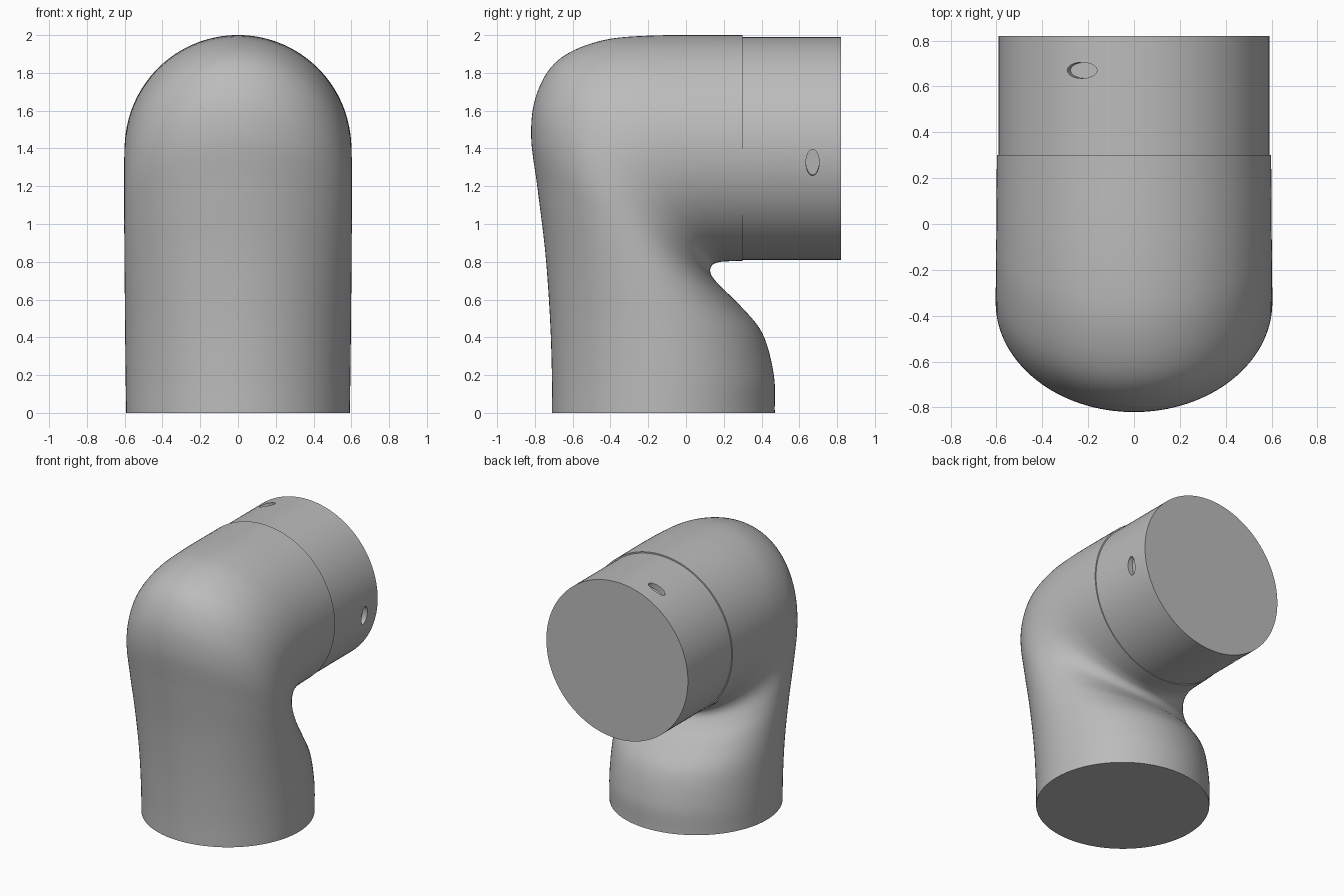
import bpy, bmesh, math
from mathutils import Vector, Matrix

cube = bpy.data.objects.get("Cube")
if cube:
    bpy.data.objects.remove(cube, do_unlink=True)

GREY = (0.5, 0.5, 0.5, 1.0)
mat = bpy.data.materials.new("plain grey")
mat.use_nodes = True
mat.diffuse_color = GREY
mat.node_tree.nodes["Principled BSDF"].inputs["Base Color"].default_value = GREY

SIDES, STEPS = 128, 8


def finish(name, bm, smooth=True):
    bmesh.ops.recalc_face_normals(bm, faces=bm.faces)
    mesh = bpy.data.meshes.new(name)
    bm.to_mesh(mesh)
    bm.free()
    mesh.materials.append(mat)
    obj = bpy.data.objects.new(name, mesh)
    bpy.context.collection.objects.link(obj)
    if smooth:
        bpy.ops.object.select_all(action='DESELECT')
        obj.select_set(True)
        bpy.context.view_layer.objects.active = obj
        bpy.ops.object.shade_smooth_by_angle(angle=math.radians(35))
    return obj


def spline(points):
    """Smooth curve through the points, evenly stepped between them."""
    pts = [Vector(p) for p in points]
    pts = [2 * pts[0] - pts[1]] + pts + [2 * pts[-1] - pts[-2]]
    out = []
    for a, b, c, d in zip(pts, pts[1:], pts[2:], pts[3:]):
        for i in range(STEPS):
            t = i / STEPS
            out.append(0.5 * (2 * b + (c - a) * t + (2 * a - 5 * b + 4 * c - d) * t ** 2
                              + (3 * b - a - 3 * c + d) * t ** 3))
    return out + [pts[-2]]


# Elbow: elliptical sections lofted between an outer and an inner side curve (y, z)
outer = spline([(-.71, 0), (-.71, .2), (-.72, .5), (-.745, .85), (-.785, 1.18), (-.82, 1.47),
                (-.79, 1.69), (-.68, 1.865), (-.47, 1.965), (-.2, 1.997), (.3, 2)])
inner = spline([(.47, 0), (.465, .2), (.405, .42), (.285, .57), (.187, .665), (.14, .72),
                (.128, .755), (.14, .783), (.17, .797), (.21, .802), (.3, .805)])
bm = bmesh.new()
rings = []
for i, (o, n) in enumerate(zip(outer, inner)):
    t = i / (len(outer) - 1)
    mid, half = (o + n) / 2, (o - n) / 2
    width = 0.592 + 0.006 * t + 0.008 * math.sin(math.pi * t)
    ring = []
    for k in range(SIDES):
        a = math.tau * k / SIDES
        p = mid + half * math.cos(a)
        ring.append(bm.verts.new((width * math.sin(a), p.x, p.y)))
    rings.append(ring)
for r, s in zip(rings, rings[1:]):
    for k in range(SIDES):
        j = (k + 1) % SIDES
        bm.faces.new((r[k], r[j], s[j], s[k]))
bm.faces.new(rings[0])
bm.faces.new(rings[-1])
finish("elbow_body", bm)

# Straight connecting sleeve at the back
AXIS_Z, RADIUS, HOLE_Y = 1.4, 0.59, 0.67
bm = bmesh.new()
bmesh.ops.create_cone(bm, cap_ends=True, segments=SIDES, radius1=RADIUS, radius2=RADIUS, depth=0.54,
                      matrix=Matrix.Translation((0, 0.55, AXIS_Z)) @ Matrix.Rotation(math.pi / 2, 4, 'X'))
sleeve = finish("back_sleeve", bm, smooth=False)

# Three oval pockets spaced evenly around the sleeve
bm = bmesh.new()
for k in range(3):
    turn = Matrix.Rotation(math.radians(7.3 - 120 * k), 4, 'Y')
    place = Matrix.Translation((0, HOLE_Y, AXIS_Z)) @ turn @ Matrix.Translation((RADIUS + 0.01, 0, 0))
    shape = Matrix.Rotation(math.pi / 2, 4, 'Y') @ Matrix.Diagonal((0.07, 0.035, 1, 1))
    bmesh.ops.create_cone(bm, cap_ends=True, segments=32, radius1=1, radius2=1, depth=0.1,
                          matrix=place @ shape)
cutter = finish("pocket_cutter", bm, smooth=False)
cut = sleeve.modifiers.new("pockets", 'BOOLEAN')
cut.operation = 'DIFFERENCE'
cut.solver = 'EXACT'
cut.object = cutter
bpy.ops.object.select_all(action='DESELECT')
sleeve.select_set(True)
bpy.context.view_layer.objects.active = sleeve
bpy.ops.object.modifier_apply(modifier=cut.name)
bpy.ops.object.shade_smooth_by_angle(angle=math.radians(35))
bpy.data.objects.remove(cutter, do_unlink=True)
